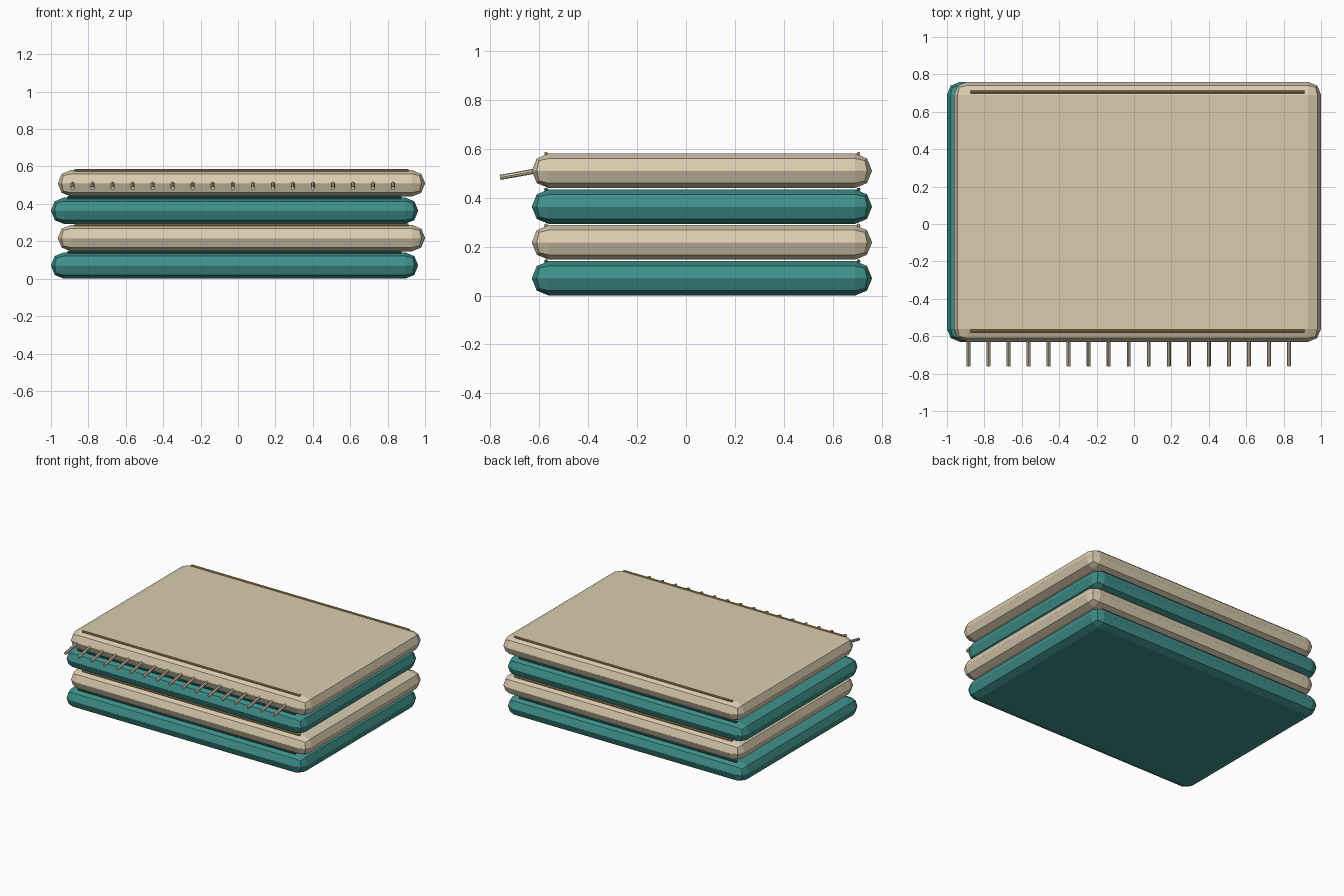
import bpy
import math
from mathutils import Vector

cube = bpy.data.objects.get("Cube")
if cube:
    bpy.data.objects.remove(cube, do_unlink=True)

WIDTH, DEPTH, THICK, PITCH = 1.963, 1.39, 0.141, 0.1465
SHIFT, CENTRE_Y = 0.0185, 0.065


def make_material(name, rgb):
    mat = bpy.data.materials.new(name)
    mat.use_nodes = True
    color = (*rgb, 1)
    mat.diffuse_color = color
    bsdf = mat.node_tree.nodes["Principled BSDF"]
    bsdf.inputs["Base Color"].default_value = color
    bsdf.inputs["Roughness"].default_value = 0.9
    return mat


cream = make_material("cream_cloth", (0.70, 0.60, 0.43))
teal = make_material("teal_cloth", (0.05, 0.28, 0.26))
tan = make_material("tan_thread", (0.48, 0.30, 0.11))
dark_teal = make_material("dark_teal_thread", (0.02, 0.12, 0.11))


def rod(name, start, end, radius, sides, mat):
    """Cylinder running between two points."""
    start, end = Vector(start), Vector(end)
    axis = end - start
    bpy.ops.mesh.primitive_cylinder_add(
        vertices=sides, radius=radius, depth=axis.length,
        location=(start + end) / 2,
        rotation=axis.to_track_quat('Z', 'Y').to_euler())
    ob = bpy.context.object
    ob.name = name
    ob.data.materials.append(mat)
    return ob


# Folded layers, alternately shifted left and right
for i in range(4):
    is_cream = i % 2 == 1
    x = SHIFT if is_cream else -SHIFT
    bottom = i * PITCH
    bpy.ops.mesh.primitive_cube_add(
        size=1, location=(x, CENTRE_Y, bottom + THICK / 2))
    layer = bpy.context.object
    layer.name = f"folded_layer_{i + 1}"
    layer.scale = (WIDTH, DEPTH, THICK)
    bpy.ops.object.transform_apply(location=False, rotation=False, scale=True)
    layer.data.materials.append(cream if is_cream else teal)
    bevel = layer.modifiers.new("soft_edges", 'BEVEL')
    bevel.width = 0.069
    bevel.segments = 2

    # Stitched seams along the front and back of each layer
    for side, y in (("front", -0.572), ("back", 0.705)):
        z = bottom + THICK - 0.001
        rod(f"{side}_seam_{i + 1}", (x - 0.893, y, z), (x + 0.893, y, z),
            0.008, 8, tan if is_cream else dark_teal)

# Fringe hanging from the front of the top layer
for k in range(17):
    x = -0.885 + k * 0.1071
    rod(f"fringe_strand_{k + 1}", (x, -0.60, 0.512), (x, -0.760, 0.483),
        0.0105, 8, cream)
